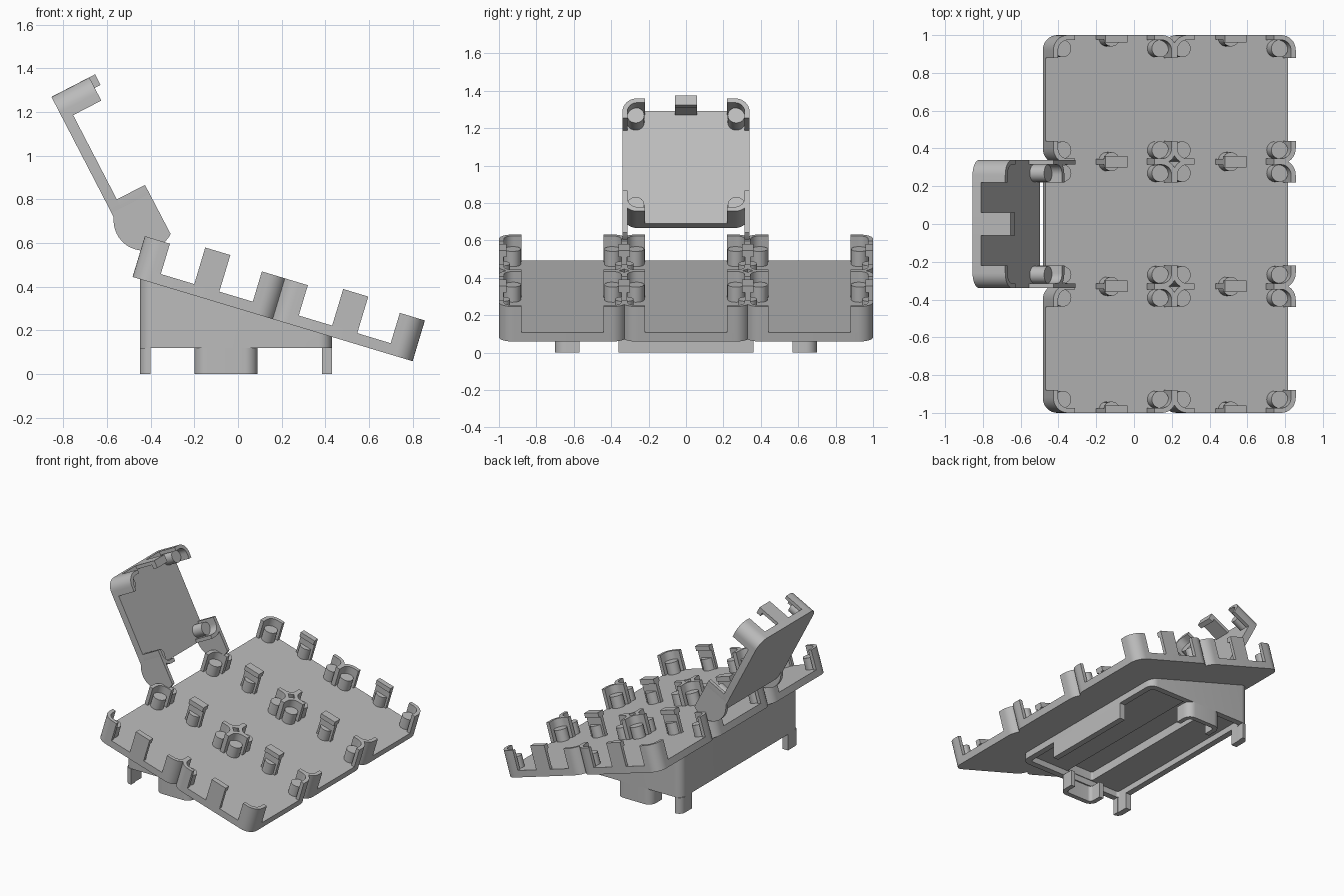
import bpy, bmesh, math
from mathutils import Matrix, Vector

if "Cube" in bpy.data.objects:
    bpy.data.objects.remove(bpy.data.objects["Cube"])

GREY = (0.5, 0.5, 0.5, 1)
mat = bpy.data.materials.new("plain grey")
mat.use_nodes = True
mat.diffuse_color = GREY
mat.node_tree.nodes["Principled BSDF"].inputs["Base Color"].default_value = GREY

CELL = 0.68           # side of one square tray
PITCH = 0.66          # trays overlap slightly
FLOOR = 0.05          # tray thickness
TILT = math.radians(16.75)
parts = []


def frame(x, z, along, up):
    """Local axes: along the tray, across (y), and away from its floor."""
    return Matrix(((along[0], 0, up[0], x), (0, 1, 0, 0), (along[1], 0, up[1], z), (0, 0, 0, 1)))


def prism(bm, pts, low, high):
    bottom = [bm.verts.new((a, b, low)) for a, b in pts]
    top = [bm.verts.new((a, b, high)) for a, b in pts]
    bm.faces.new(bottom)
    bm.faces.new(top)
    for i in range(len(pts)):
        j = (i + 1) % len(pts)
        bm.faces.new((bottom[i], bottom[j], top[j], top[i]))


def finish(name, bm, matrix=Matrix()):
    bm.transform(matrix)
    bmesh.ops.recalc_face_normals(bm, faces=bm.faces)
    mesh = bpy.data.meshes.new(name)
    bm.to_mesh(mesh)
    bm.free()
    mesh.materials.append(mat)
    obj = bpy.data.objects.new(name, mesh)
    bpy.context.collection.objects.link(obj)
    parts.append(obj)


def arc(ca, cb, r, start, end, steps=8):
    angles = [math.radians(start + (end - start) * i / steps) for i in range(steps + 1)]
    return [(ca + r * math.cos(t), cb + r * math.sin(t)) for t in angles]


def rect(a0, a1, b0, b1):
    return [(a0, b0), (a1, b0), (a1, b1), (a0, b1)]


def round_rect(a0, a1, b0, b1, r):
    return (arc(a0 + r, b0 + r, r, 180, 270) + arc(a1 - r, b0 + r, r, 270, 360)
            + arc(a1 - r, b1 - r, r, 0, 90) + arc(a0 + r, b1 - r, r, 90, 180))


def corner(len_a, len_b, r, t):
    """Curved corner wall with its outer corner at the origin."""
    outer = [(0, len_b)] + arc(r, r, r, 180, 270) + [(len_a, 0)]
    ri = max(r - t, 0.002)
    inner = [(len_a, t)] + arc(t + ri, t + ri, ri, 270, 180) + [(t, len_b)]
    return outer + inner


def four_corners(pts, a0, a1, b0, b1):
    for flip_a in (False, True):
        for flip_b in (False, True):
            yield [(a1 - a if flip_a else a0 + a, b1 - b if flip_b else b0 + b) for a, b in pts]


def trays(prefix, matrix, cells, lid=False):
    floor, posts, pegs, clips = (bmesh.new() for _ in range(4))
    for a0, b0 in cells:
        a1, b1 = a0 + CELL, b0 + CELL
        prism(floor, round_rect(a0, a1, b0, b1, 0.08), 0, FLOOR)
        for pts in four_corners(corner(0.12, 0.12, 0.08, 0.026), a0, a1, b0, b1):
            prism(posts, pts, FLOOR, 0.195)
        for pts in four_corners(arc(0.071, 0.071, 0.046, 0, 345, 23), a0, a1, b0, b1):
            prism(pegs, pts, FLOOR, 0.135)
        # Spring clips with a hooked top
        am, bc = a0 + CELL / 2, b0 + CELL / 2
        if lid:
            prism(clips, rect(a1 - 0.025, a1, bc - 0.06, bc + 0.06), FLOOR, 0.225)
            prism(clips, rect(a1 - 0.055, a1 - 0.025, bc - 0.06, bc + 0.06), 0.19, 0.225)
            continue
        for edge, d in ((b0, 1), (b1, -1)):
            prism(clips, rect(am - 0.06, am + 0.06, edge, edge + d * 0.024), FLOOR, 0.225)
            prism(clips, rect(am - 0.06, am + 0.06, edge + d * 0.024, edge + d * 0.04), 0.19, 0.225)
            prism(pegs, arc(am, edge + d * 0.015, 0.045, 0, 180 * d, 12), FLOOR, 0.135)
    for name, bm in (("floor", floor), ("corner_posts", posts), ("pegs", pegs), ("clips", clips)):
        finish(f"{prefix}_{name}", bm, matrix)


# Six sloping trays
c, s = math.cos(TILT), math.sin(TILT)
slope = frame(-0.483, 0.445, (c, -s), (s, c))
trays("tray", slope, [(i * PITCH, -1 + j * PITCH) for i in range(2) for j in range(3)])

# Raised lid with one tray cell
lid_axis = Vector((-0.46, 0.888)).normalized()
lid = frame(-0.542, 0.666, lid_axis, (lid_axis.y, -lid_axis.x))
trays("lid", lid, [(0, -CELL / 2)], lid=True)

# Hinge cheeks at both sides of the lid
cheek = [(0.125, 0), (0.125, 0.195)] + arc(-0.017, 0.115, 0.138, 144, 303, 20)
swap = Matrix(((1, 0, 0, 0), (0, 0, 1, 0), (0, 1, 0, 0), (0, 0, 0, 1)))
for label, y in (("left", 0.314), ("right", -0.34)):
    bm = bmesh.new()
    prism(bm, cheek, y, y + 0.026)
    finish(f"hinge_cheek_{label}", bm, lid @ swap)

# Stand: sloped top, shallow recess below and a deeper channel across it
X0, X1, Y, WALL, RIM = -0.45, 0.43, 0.70, 0.045, 0.12
outer = round_rect(X0, X1, -Y, Y, 0.06)
inner = round_rect(X0 + WALL, X1 - WALL, -Y + WALL, Y - WALL, 0.02)
channel = round_rect(-0.165, 0.055, -Y + WALL + 0.005, Y - WALL - 0.005, 0.015)
bm = bmesh.new()
loops = [[bm.verts.new((x, y, 0.447 - (x + 0.483) * math.tan(TILT))) for x, y in outer]]
for pts, z in ((outer, RIM), (inner, RIM), (inner, 0.165), (channel, 0.165), (channel, 0.23)):
    loops.append([bm.verts.new((x, y, z)) for x, y in pts])
bm.faces.new(loops[0])
bm.faces.new(loops[-1])
for lo, hi in zip(loops, loops[1:]):
    for i in range(len(lo)):
        j = (i + 1) % len(lo)
        bm.faces.new((lo[i], lo[j], hi[j], hi[i]))
finish("stand", bm)

# Feet: two back corner legs, two hollow side feet and a wide front foot
bm = bmesh.new()
for pts in list(four_corners(corner(0.05, 0.13, 0.045, 0.045), X0, X1, -Y, Y))[:2]:
    prism(bm, pts, 0, RIM)
finish("corner_legs", bm)
bm = bmesh.new()
for pts in four_corners(corner(0.145, 0.13, 0.06, 0.035), -0.20, 0.09, -Y, Y):
    prism(bm, pts, 0, RIM)
finish("side_feet", bm)
bm = bmesh.new()
prism(bm, rect(X1 - WALL, X1, -0.36, 0.36), 0, RIM)
finish("front_foot", bm)

# Smooth the curves, keep the edges crisp
bpy.ops.object.select_all(action="DESELECT")
for obj in parts:
    obj.select_set(True)
bpy.context.view_layer.objects.active = parts[0]
bpy.ops.object.shade_smooth_by_angle(angle=math.radians(32))
